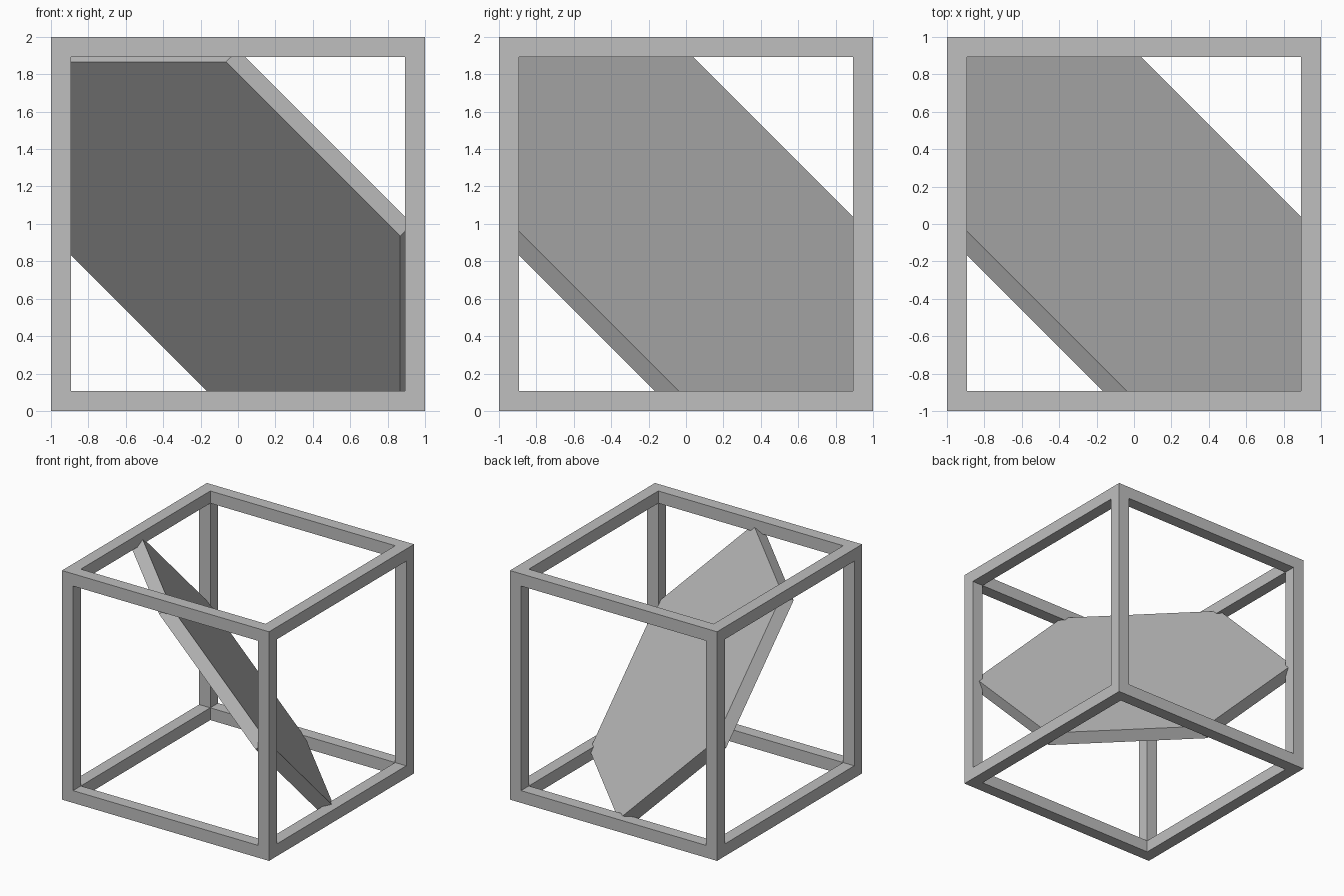
import bpy
import bmesh
from math import cos, sin, pi
from mathutils import Vector

default = bpy.data.objects.get("Cube")
if default:
    bpy.data.objects.remove(default, do_unlink=True)

BAR = 0.107          # width of the frame bars
PLATE = 0.111        # thickness of the diagonal plate
REACH = 0.931        # how far the plate's corners run along each axis
CENTRE = Vector((0, 0, 1))

grey = bpy.data.materials.new("plain_grey")
grey.use_nodes = True
colour = (0.52, 0.52, 0.52, 1)
grey.diffuse_color = colour
grey.node_tree.nodes["Principled BSDF"].inputs["Base Color"].default_value = colour


def add_object(name, bm):
    bmesh.ops.recalc_face_normals(bm, faces=bm.faces)
    mesh = bpy.data.meshes.new(name)
    bm.to_mesh(mesh)
    bm.free()
    mesh.materials.append(grey)
    obj = bpy.data.objects.new(name, mesh)
    obj.location = CENTRE
    bpy.context.scene.collection.objects.link(obj)
    return obj


# Open cube frame: inset every side, push the panel in, remove it and weld
bm = bmesh.new()
bmesh.ops.create_cube(bm, size=2)
bm.normal_update()
panels = list(bm.faces)
bmesh.ops.inset_individual(bm, faces=panels, thickness=BAR, use_even_offset=True)
bm.normal_update()
panels = bmesh.ops.extrude_discrete_faces(bm, faces=panels)["faces"]
for panel in panels:
    inward = panel.calc_center_median().normalized() * -BAR
    bmesh.ops.translate(bm, verts=panel.verts, vec=inward)
bmesh.ops.delete(bm, geom=panels, context='FACES')
bmesh.ops.remove_doubles(bm, verts=bm.verts, dist=0.001)
add_object("cube_frame", bm)

# Hexagonal plate across the cube's long diagonal
normal = Vector((1, 1, 1)).normalized()
across = Vector((1, -1, 0)).normalized()
along = normal.cross(across)
radius = REACH * 2 ** 0.5
bm = bmesh.new()
ring = [bm.verts.new((across * cos(i * pi / 3) + along * sin(i * pi / 3)) * radius)
        for i in range(6)]
face = bm.faces.new(ring)
result = bmesh.ops.extrude_face_region(bm, geom=[face], use_keep_orig=True)
lower = [g for g in result["geom"] if isinstance(g, bmesh.types.BMVert)]
bmesh.ops.translate(bm, verts=lower, vec=normal * -PLATE)
add_object("hexagonal_plate", bm)
